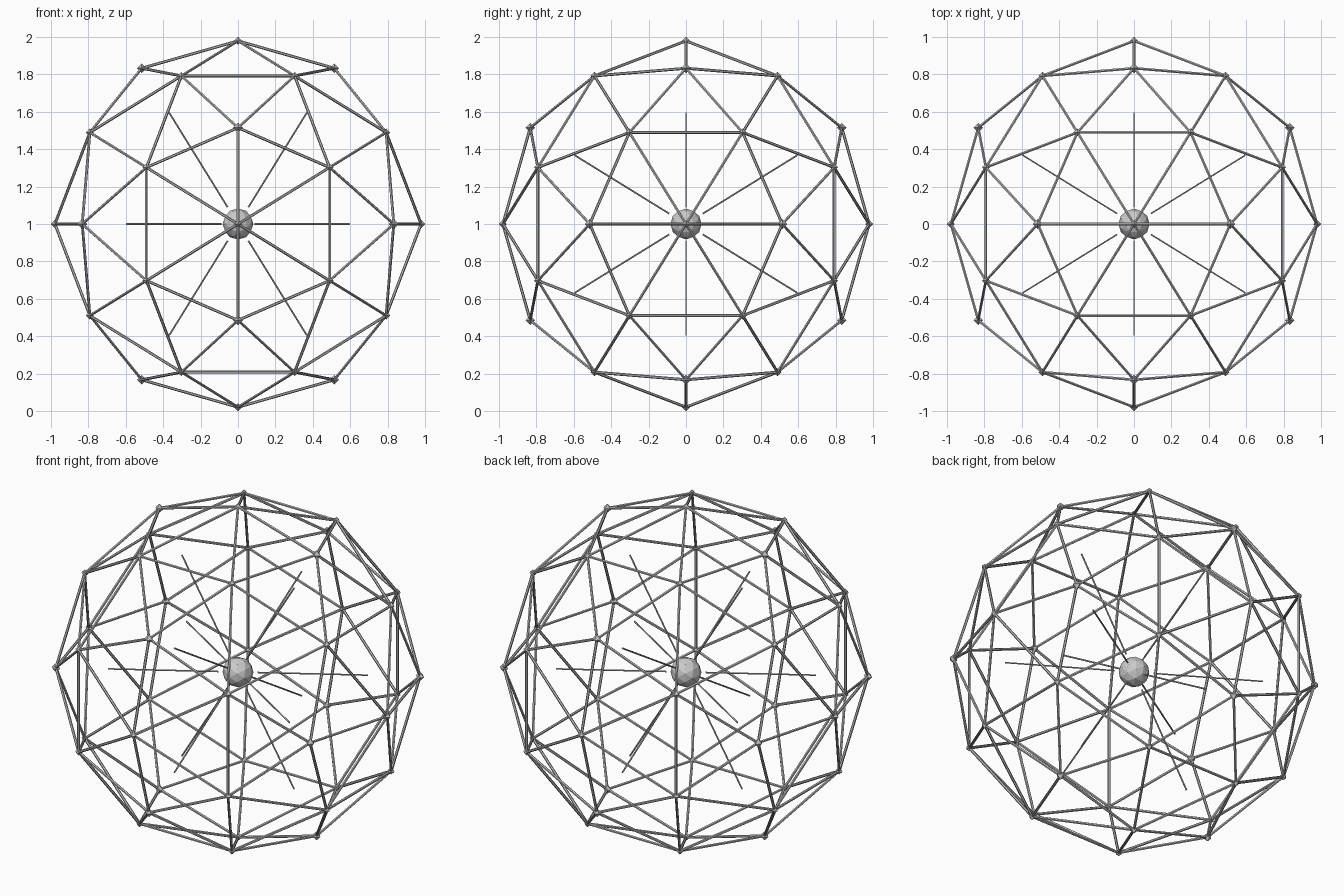
import bpy
import bmesh
from mathutils import Matrix, Vector

default = bpy.data.objects.get("Cube")
if default:
    bpy.data.objects.remove(default, do_unlink=True)

CENTRE = Vector((0, 0, 1))
SHELL = 0.979
CORE = 0.083


def material(name, grey):
    mat = bpy.data.materials.new(name)
    mat.use_nodes = True
    colour = (grey, grey, grey, 1)
    mat.diffuse_color = colour
    mat.node_tree.nodes["Principled BSDF"].inputs["Base Color"].default_value = colour
    return mat


def make_object(name, bm, mat):
    bmesh.ops.recalc_face_normals(bm, faces=bm.faces)
    mesh = bpy.data.meshes.new(name)
    bm.to_mesh(mesh)
    bm.free()
    mesh.materials.append(mat)
    obj = bpy.data.objects.new(name, mesh)
    obj.location = CENTRE
    bpy.context.collection.objects.link(obj)
    return obj


def add_rod(bm, start, end, radius, sides=6):
    axis = end - start
    turn = axis.to_track_quat("Z", "Y").to_matrix().to_4x4()
    bmesh.ops.create_cone(bm, cap_ends=True, segments=sides, radius1=radius,
                          radius2=radius, depth=axis.length,
                          matrix=Matrix.Translation((start + end) / 2) @ turn)


def add_octahedron(bm, centre, radius):
    ring = [bm.verts.new(centre + Vector(d) * radius)
            for d in ((1, 0, 0), (0, 1, 0), (-1, 0, 0), (0, -1, 0))]
    for s in (-1, 1):
        tip = bm.verts.new(centre + Vector((0, 0, s * radius)))
        for i in range(4):
            tri = [ring[i], ring[(i + 1) % 4], tip]
            bm.faces.new(tri if s > 0 else tri[::-1])


# Twelve icosahedron directions, as three crossed golden rectangles
golden = (1 + 5 ** 0.5) / 2
corners = []
for s in (-1, 1):
    for t in (-golden, golden):
        corners += [Vector(p).normalized() for p in ((s, 0, t), (0, t, s), (t, s, 0))]


def geodesic(radius):
    bm = bmesh.new()
    for p in corners:
        bm.verts.new(p)
    bmesh.ops.convex_hull(bm, input=bm.verts)
    bmesh.ops.subdivide_edges(bm, edges=bm.edges[:], cuts=1, use_grid_fill=True)
    for v in bm.verts:
        v.co = v.co.normalized() * radius
    return bm


frame_grey = material("frame silver", 0.527)
core_grey = material("core silver", 0.6)

# Outer lattice: a rod on every edge, an octahedral joint on every vertex
shell = geodesic(SHELL)
struts = bmesh.new()
for e in shell.edges:
    add_rod(struts, e.verts[0].co, e.verts[1].co, 0.0078)
make_object("lattice_struts", struts, frame_grey)

# Joints where five rods meet are larger than those where six meet
joints = bmesh.new()
for v in shell.verts:
    add_octahedron(joints, v.co, 0.026 if len(v.link_edges) == 5 else 0.021)
make_object("lattice_joints", joints, frame_grey)
shell.free()

# Thin spokes floating between the core and the lattice
spokes = bmesh.new()
for d in corners:
    add_rod(spokes, d * 0.105, d * 0.7, 0.0045)
make_object("inner_spokes", spokes, frame_grey)

# Faceted ball in the middle
make_object("core_ball", geodesic(CORE), core_grey)
